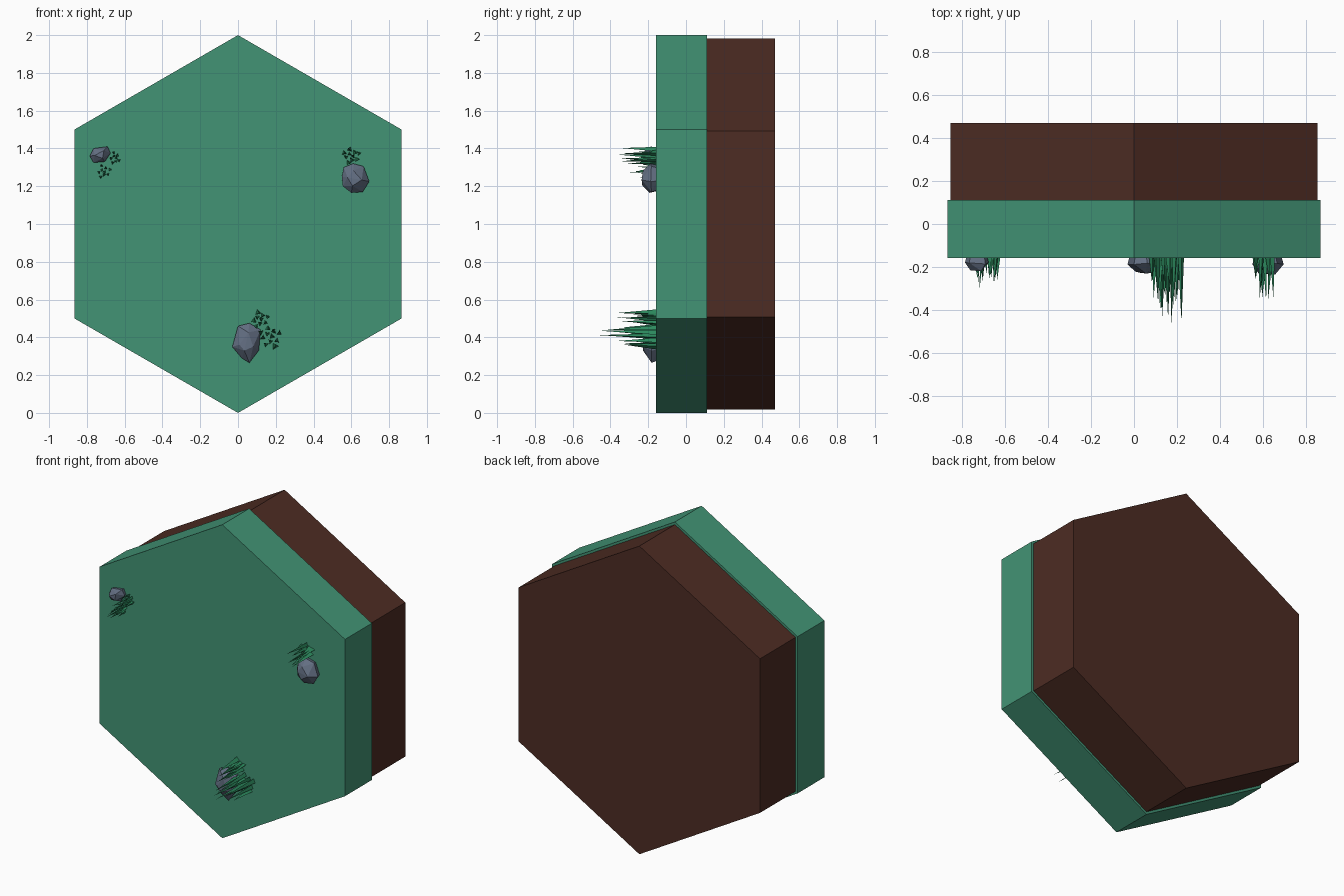
import bpy, bmesh, math, random
from mathutils import Vector

if "Cube" in bpy.data.objects:
    bpy.data.objects.remove(bpy.data.objects["Cube"])

random.seed(4)
FRONT = -0.158  # y of the grassy face


def material(name, rgb):
    m = bpy.data.materials.new(name)
    m.diffuse_color = (*rgb, 1)
    m.use_nodes = True
    m.node_tree.nodes["Principled BSDF"].inputs["Base Color"].default_value = m.diffuse_color
    return m


TURF = material("turf green", (0.055, 0.295, 0.178))
SOIL = material("soil brown", (0.075, 0.025, 0.017))
STONE = material("stone grey", (0.125, 0.158, 0.225))
BLADE = material("grass green", (0.025, 0.25, 0.11))


def finish(name, bm, mat):
    bmesh.ops.recalc_face_normals(bm, faces=bm.faces)
    me = bpy.data.meshes.new(name)
    bm.to_mesh(me)
    bm.free()
    me.materials.append(mat)
    ob = bpy.data.objects.new(name, me)
    bpy.context.collection.objects.link(ob)
    return ob


def hex_slab(name, radius, y0, y1, mat):
    bm = bmesh.new()
    ring = [bm.verts.new((radius * math.sin(k * math.pi / 3), y0,
                          1 + radius * math.cos(k * math.pi / 3))) for k in range(6)]
    face = bm.faces.new(ring)
    ext = bmesh.ops.extrude_face_region(bm, geom=[face], use_keep_orig=True)
    for v in ext["geom"]:
        if isinstance(v, bmesh.types.BMVert):
            v.co.y = y1
    return finish(name, bm, mat)


def rock(name, outline, depth):
    """Faceted stone: hull of an outline at the base, bulge and crown."""
    bm = bmesh.new()
    n = len(outline)
    cx = sum(p[0] for p in outline) / n
    cz = sum(p[1] for p in outline) / n
    for scale, d, step in ((0.88, -0.01, 1), (1.0, 0.45, 1), (0.52, 1.0, 2)):
        for x, z in outline[::step]:
            y = FRONT - depth * (d + random.uniform(-0.15, 0))
            bm.verts.new((cx + (x - cx) * scale, y, cz + (z - cz) * scale))
    hull = bmesh.ops.convex_hull(bm, input=bm.verts)
    loose = {g for g in hull["geom_interior"] if isinstance(g, bmesh.types.BMVert)}
    bmesh.ops.delete(bm, geom=list(loose), context="VERTS")
    return finish(name, bm, STONE)


def add_blade(bm, x, z, r, length, tip):
    """Three-sided spike growing out of the front face."""
    a = random.uniform(0, math.tau)
    base = [bm.verts.new((x + r * math.cos(a + k * math.tau / 3), FRONT + 0.005,
                          z + r * math.sin(a + k * math.tau / 3))) for k in range(3)]
    top = bm.verts.new((x + tip[0], FRONT - length, z + tip[1]))
    bm.faces.new(base)
    for k in range(3):
        bm.faces.new((base[k], base[(k + 1) % 3], top))


def tuft(name, x, z, spread, count, r, length):
    bm = bmesh.new()
    for k in range(count):
        a = k * 2.4
        d = spread * math.sqrt((k + 0.3) / count)
        size = random.uniform(0.45, 1.0) if k else 1.0
        lean = (random.uniform(-0.012, 0.012), random.uniform(-0.012, 0.012))
        add_blade(bm, x + d * math.cos(a), z + d * math.sin(a),
                  r * random.uniform(0.75, 1.1), length * size, lean)
    return finish(name, bm, BLADE)


# hexagonal tile layers
hex_slab("grass_layer", 1.0, FRONT, 0.112, TURF)
hex_slab("soil_layer", 0.983, 0.112, 0.47, SOIL)

# stones
rock("lower_rock", [(-0.03, 0.35), (0.0, 0.46), (0.06, 0.475), (0.12, 0.44),
                    (0.11, 0.33), (0.06, 0.265), (0.02, 0.29)], 0.072)
rock("right_rock", [(0.55, 1.25), (0.56, 1.30), (0.61, 1.32), (0.665, 1.305),
                    (0.695, 1.225), (0.66, 1.17), (0.60, 1.165), (0.555, 1.20)], 0.078)
rock("left_rock", [(-0.785, 1.36), (-0.765, 1.40), (-0.69, 1.41), (-0.675, 1.375),
                   (-0.705, 1.33), (-0.765, 1.325)], 0.065)

# grass tufts beside each stone
tuft("lower_tuft_upper", 0.115, 0.495, 0.045, 9, 0.016, 0.21)
tuft("lower_tuft_side", 0.17, 0.405, 0.06, 11, 0.018, 0.312)
tuft("right_tuft", 0.602, 1.36, 0.045, 10, 0.014, 0.20)
tuft("left_tuft_side", -0.65, 1.35, 0.03, 8, 0.01, 0.12)
tuft("left_tuft_lower", -0.712, 1.278, 0.036, 9, 0.01, 0.145)
